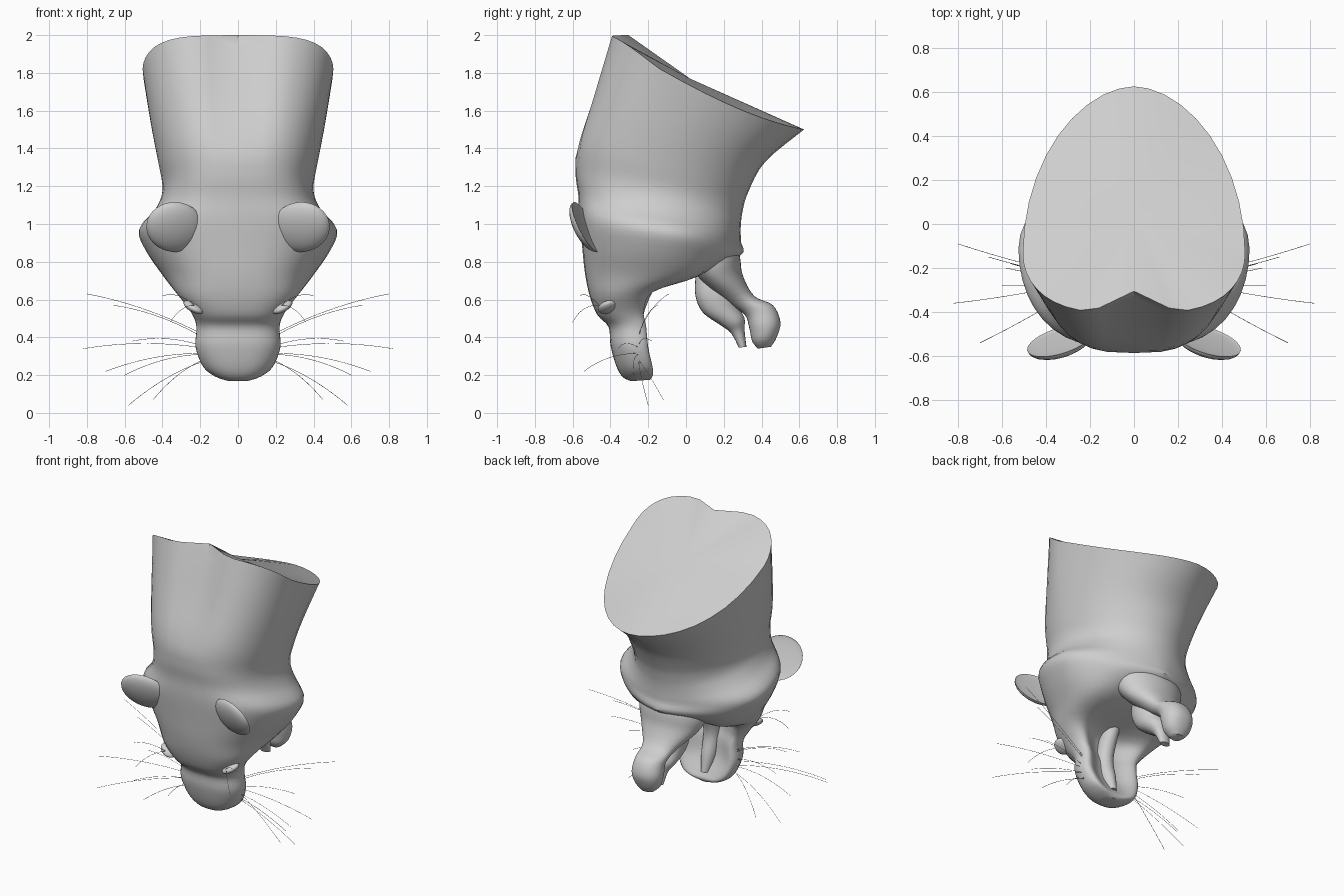
import bpy
import bmesh
import math
from mathutils import Vector, Matrix

old = bpy.data.objects.get("Cube")
if old:
    bpy.data.objects.remove(old, do_unlink=True)

grey = bpy.data.materials.new("plain_grey")
grey.use_nodes = True
colour = (0.62, 0.62, 0.62, 1)
grey.diffuse_color = colour
grey.node_tree.nodes["Principled BSDF"].inputs["Base Color"].default_value = colour


def finish(name, bm, mirror=False):
    """Turn a bmesh into a smooth shaded object, optionally mirrored across x."""
    bmesh.ops.recalc_face_normals(bm, faces=bm.faces)
    mesh = bpy.data.meshes.new(name)
    bm.to_mesh(mesh)
    bm.free()
    mesh.materials.append(grey)
    obj = bpy.data.objects.new(name, mesh)
    bpy.context.collection.objects.link(obj)
    bpy.ops.object.select_all(action="DESELECT")
    obj.select_set(True)
    bpy.context.view_layer.objects.active = obj
    bpy.ops.object.shade_smooth_by_angle(angle=math.radians(42))
    if mirror:
        obj.modifiers.new("mirror", "MIRROR").use_mirror_merge = False
    return obj


def smooth_rows(rows, steps):
    """Catmull-Rom interpolation between section rows."""
    result = []
    for i in range(len(rows) - 1):
        quad = [rows[max(i - 1, 0)], rows[i], rows[i + 1], rows[min(i + 2, len(rows) - 1)]]
        for k in range(steps):
            t = k / steps
            result.append([
                b + 0.5 * t * (c - a + t * (2 * a - 5 * b + 4 * c - d + t * (3 * (b - c) + d - a)))
                for a, b, c, d in zip(*quad)])
    result.append(list(rows[-1]))
    return result


def loft(name, rows, rim=False, count=40, steps=4):
    """Sections: front y, z, back y, z, half width, widest point, groove, back power."""
    bm = bmesh.new()
    rings = []
    sections = smooth_rows(rows, steps)
    for index, (yf, zf, yb, zb, width, middle, groove, back_power) in enumerate(sections):
        fade = max(0, 1 - index / (2.5 * steps)) if rim else 0
        front_power = 0.62 + 0.15 * index / len(sections)
        ring = []
        for k in range(count):
            angle = math.tau * k / count
            c, s = math.cos(angle), math.sin(angle)
            power = front_power if c > 0 else back_power
            x = width * math.copysign(abs(s) ** power, s) if abs(s) > 1e-6 else 0
            f = middle * (1 - c) if c > 0 else middle - (1 - middle) * c
            y = yf + (yb - yf) * f
            z = zf + (zb - zf) * f - (0.05 - 0.06 * c) * fade * s * s
            # Notch in the front of the rim, groove along the back
            if c > 0:
                y += 0.1 * fade * max(0, 1 - abs(x) / 0.2)
            else:
                y -= groove * c ** 4
            ring.append(bm.verts.new((x, y, z)))
        rings.append(ring)
    for lower, upper in zip(rings, rings[1:]):
        for k in range(count):
            n = (k + 1) % count
            bm.faces.new((lower[k], lower[n], upper[n], upper[k]))
    for ring in (rings[0], rings[-1]):
        centre = bm.verts.new(sum((v.co for v in ring), Vector()) / count)
        for k in range(count):
            bm.faces.new((centre, ring[k], ring[(k + 1) % count]))
    return finish(name, bm)


def blob(name, centre, size, long_axis, up, cup=1):
    """Mirrored ellipsoid; a cup below one hollows its back side."""
    bm = bmesh.new()
    bmesh.ops.create_uvsphere(bm, u_segments=28, v_segments=16, radius=1)
    for v in bm.verts:
        if v.co.y > 0:
            v.co.y *= cup
        v.co = Vector(a * b for a, b in zip(v.co, size))
    ax = Vector(long_axis).normalized()
    ay = Vector(up).cross(ax).normalized()
    az = ax.cross(ay)
    turn = Matrix((ax, ay, az)).transposed().to_4x4()
    bm.transform(Matrix.Translation(centre) @ turn)
    return finish(name, bm, mirror=True)


# Neck, skull and upper jaw in one skin, from the cut neck to the muzzle tip
loft("head", [
    (-.405, 2, .625, 1.5, .505, .26, 0, 1.1),
    (-.5, 1.69, .42, 1.33, .46, .35, 0, 1),
    (-.575, 1.44, .33, 1.17, .42, .42, 0, 1),
    (-.585, 1.27, .3, 1.07, .4, .47, 0, 1),
    (-.57, 1.15, .29, .99, .44, .52, 0, 1.1),
    (-.565, 1.03, .29, .91, .525, .53, 0, 1.3),
    (-.55, .88, .285, .83, .485, .52, 0, 1.3),
    (-.535, .74, .22, .72, .4, .5, .2, 1.1),
    (-.51, .62, -.06, .645, .325, .5, .19, .9),
    (-.47, .52, -.135, .55, .25, .5, .16, .8),
    (-.41, .455, -.14, .46, .22, .5, .13, .7),
    (-.4, .36, -.13, .34, .225, .5, .12, .7),
    (-.37, .25, -.12, .24, .185, .5, .08, .7),
    (-.335, .19, -.14, .2, .125, .5, .04, .8),
    (-.29, .168, -.19, .175, .06, .5, 0, 1),
], rim=True)

# Lower jaw ending in the round chin
loft("lower_jaw", [
    (.02, .92, .25, .96, .22, .4, 0, 1),
    (.03, .78, .285, .83, .24, .4, 0, 1),
    (.1, .68, .3, .73, .2, .4, 0, 1),
    (.22, .58, .36, .62, .115, .5, 0, .85),
    (.31, .52, .46, .57, .1, .5, 0, .85),
    (.335, .45, .5, .48, .105, .5, 0, .85),
    (.35, .38, .48, .4, .085, .5, 0, .85),
    (.38, .34, .45, .35, .04, .5, 0, .85),
])

# Tongue lying on the lower jaw
loft("tongue", [
    (.05, .72, .25, .75, .1, .5, 0, 1),
    (.05, .62, .26, .64, .11, .5, 0, 1),
    (.09, .53, .28, .56, .1, .5, 0, 1),
    (.19, .46, .31, .5, .08, .5, 0, 1),
    (.24, .42, .31, .44, .05, .5, 0, 1),
    (.28, .345, .32, .35, .035, .5, 0, 1),
])

# Ridge along the roof of the mouth
loft("palate", [
    (-.3, .68, -.16, .68, .05, .5, 0, 1),
    (-.34, .5, -.23, .5, .055, .5, 0, 1),
    (-.32, .35, -.2, .35, .05, .5, 0, 1),
    (-.27, .24, -.18, .24, .03, .5, 0, 1),
])

# Paired face parts
blob("ear", (.335, -.53, .985), (.16, .055, .14), (.83, -.4, .38), (-.35, -.3, .85), cup=-.2)
blob("eyelid", (.235, -.415, .56), (.06, .05, .025), (.8, .4, .5), (0, 0, 1))

# Whiskers and brow hairs
tips = [(.82, -.36, .34), (.8, -.09, .63), (.66, -.15, .57), (.7, -.54, .22),
        (.6, -.28, .2), (.58, -.2, .04), (.45, -.12, .07), (.56, -.18, .38)]
brow_tips = [(.36, -.6, .48), (.4, -.56, .62)]
hair = bpy.data.curves.new("whiskers", "CURVE")
hair.dimensions = "3D"
hair.bevel_depth = 0.0012
hair.bevel_resolution = 0
hair.resolution_u = 6
hair.materials.append(grey)
for side in (-1, 1):
    for tip in tips + brow_tips:
        end = Vector(tip)
        root = Vector((.23, -.46, .57)) if tip in brow_tips else Vector((.19, -.25, .26 + .25 * end.z))
        bend = root.lerp(end, 0.5) + Vector((0, -.02, .05))
        spline = hair.splines.new("NURBS")
        spline.points.add(2)
        spline.order_u = 3
        spline.use_endpoint_u = True
        for point, co in zip(spline.points, (root, bend, end)):
            point.co = (side * co.x, co.y, co.z, 1)
whiskers = bpy.data.objects.new("whiskers", hair)
bpy.context.collection.objects.link(whiskers)
